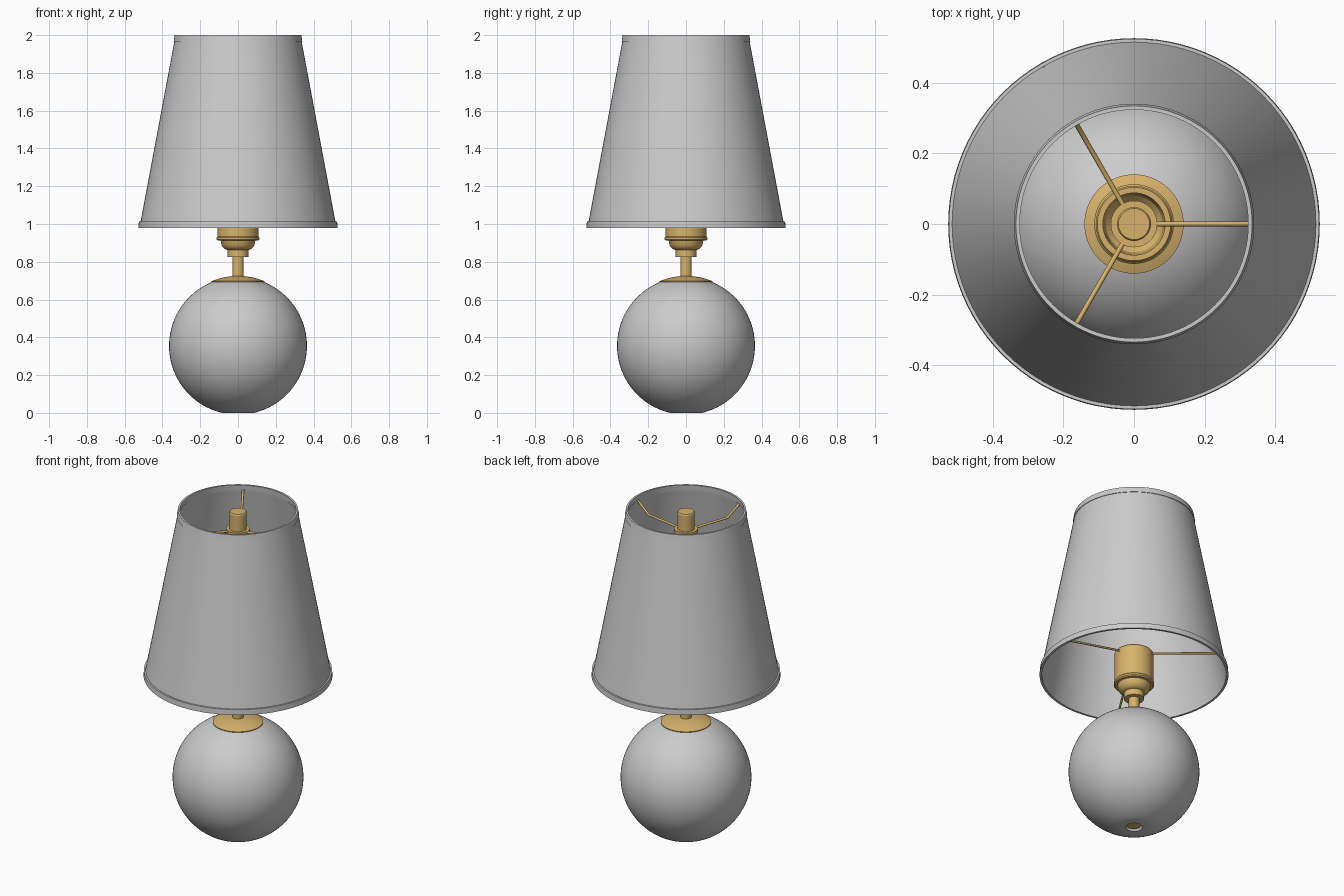
import bpy, bmesh, math
from mathutils import Vector

cube = bpy.data.objects.get("Cube")
if cube:
    bpy.data.objects.remove(cube, do_unlink=True)


def material(name, rgb):
    m = bpy.data.materials.new(name)
    m.use_nodes = True
    m.diffuse_color = (*rgb, 1)
    m.node_tree.nodes["Principled BSDF"].inputs["Base Color"].default_value = (*rgb, 1)
    return m


GREY = material("light_grey", (0.6, 0.6, 0.6))
BRASS = material("brass", (0.68, 0.45, 0.15))


def finish(name, bm, mat):
    bmesh.ops.remove_doubles(bm, verts=bm.verts, dist=0.0001)
    bmesh.ops.recalc_face_normals(bm, faces=bm.faces)
    mesh = bpy.data.meshes.new(name)
    bm.to_mesh(mesh)
    bm.free()
    mesh.materials.append(mat)
    ob = bpy.data.objects.new(name, mesh)
    bpy.context.collection.objects.link(ob)
    bpy.ops.object.select_all(action="DESELECT")
    ob.select_set(True)
    bpy.context.view_layer.objects.active = ob
    bpy.ops.object.shade_smooth_by_angle(angle=math.radians(30))
    return ob


def lathe(name, profile, mat, closed=False, steps=96):
    """Turn a profile of (radius, height) points around the z axis."""
    bm = bmesh.new()
    verts = [bm.verts.new((r, 0, z)) for r, z in profile]
    pairs = list(zip(verts, verts[1:]))
    if closed:
        pairs.append((verts[-1], verts[0]))
    edges = [bm.edges.new(p) for p in pairs]
    bmesh.ops.spin(bm, geom=verts + edges, axis=(0, 0, 1), cent=(0, 0, 0),
                   angle=math.tau, steps=steps, use_merge=False)
    return finish(name, bm, mat)


def arc(radius, centre, start, end, count):
    """Profile points on a sphere, angles measured from straight down."""
    pts = []
    for i in range(count + 1):
        a = start + (end - start) * i / count
        pts.append((radius * math.sin(a), centre - radius * math.cos(a)))
    return pts


def rod(name, points, radius, angle):
    """Round wire through (radius, height) points, turned to an angle."""
    curve = bpy.data.curves.new(name, "CURVE")
    curve.dimensions = "3D"
    curve.bevel_depth = radius
    curve.bevel_resolution = 3
    curve.use_fill_caps = True
    spline = curve.splines.new("POLY")
    spline.points.add(len(points) - 1)
    for p, (r, z) in zip(spline.points, points):
        p.co = (r * math.cos(angle), r * math.sin(angle), z, 1)
    curve.materials.append(BRASS)
    ob = bpy.data.objects.new(name, curve)
    bpy.context.collection.objects.link(ob)
    bpy.ops.object.select_all(action="DESELECT")
    ob.select_set(True)
    bpy.context.view_layer.objects.active = ob
    bpy.ops.object.convert(target="MESH")
    bpy.ops.object.shade_smooth_by_angle(angle=math.radians(40))


# Ball body with a flat foot and a cable hole
BALL, MID = 0.365, 0.355
foot = math.acos(MID / BALL)
lathe("ball_body", [(0.045, 0.04), (0.045, 0)] + arc(BALL, MID, foot, math.pi, 48), GREY)
lathe("foot_plug", [(0, 0.01), (0.038, 0.01), (0.038, 0.04), (0, 0.04)], BRASS)

# Domed cap on the ball, and the neck
lathe("ball_cap", [(0.138, 0.685)] + arc(0.37, MID, math.pi - 0.39, math.pi, 12), BRASS)
lathe("neck", [(0.03, 0.7), (0.03, 0.84)], BRASS)
lathe("collar", [(0, 0.825), (0.056, 0.825), (0.056, 0.862), (0, 0.862)], BRASS)

# Bulb holder: rounded bowl, flange and open cup
lathe("holder_bowl", [(0, 0.862), (0.058, 0.862), (0.074, 0.87), (0.086, 0.885),
                      (0.092, 0.912), (0, 0.912)], BRASS)
lathe("holder_flange", [(0, 0.912), (0.106, 0.912), (0.113, 0.918), (0.113, 0.928),
                        (0.108, 0.934), (0, 0.934)], BRASS)
lathe("holder_cup", [(0.108, 0.93), (0.108, 1.115), (0.104, 1.12), (0.088, 1.12),
                     (0.086, 0.99), (0.08, 0.96), (0.066, 0.945), (0, 0.945)], BRASS)

# Hollow tapered shade
LOW, HIGH = 0.98, 2.0
lathe("shade", [(0.522, LOW), (0.331, HIGH - 0.002), (0.325, HIGH - 0.002), (0.516, LOW)],
      GREY, closed=True)
lathe("shade_bottom_trim", [(0.527, LOW), (0.525, 1.013), (0.512, 1.013), (0.514, LOW)],
      GREY, closed=True)
lathe("shade_top_trim", [(0.341, 1.965), (0.335, HIGH), (0.324, HIGH), (0.328, 1.965)],
      GREY, closed=True)

# Hub and finial at the top of the shade
lathe("top_hub", [(0, 1.865), (0.066, 1.865), (0.066, 1.885), (0, 1.885)], BRASS)
lathe("finial", [(0, 1.88), (0.048, 1.88), (0.048, 1.984), (0.044, 1.99), (0, 1.99)], BRASS)

# Three upper and three lower shade arms
for i in range(3):
    turn = i * math.tau / 3
    rod(f"upper_arm_{i + 1}", [(0.05, 1.877), (0.255, 1.9), (0.328, 1.97)], 0.007, turn)
    rod(f"lower_arm_{i + 1}", [(0.1, 1.1), (0.513, 1.02)], 0.006, turn)
